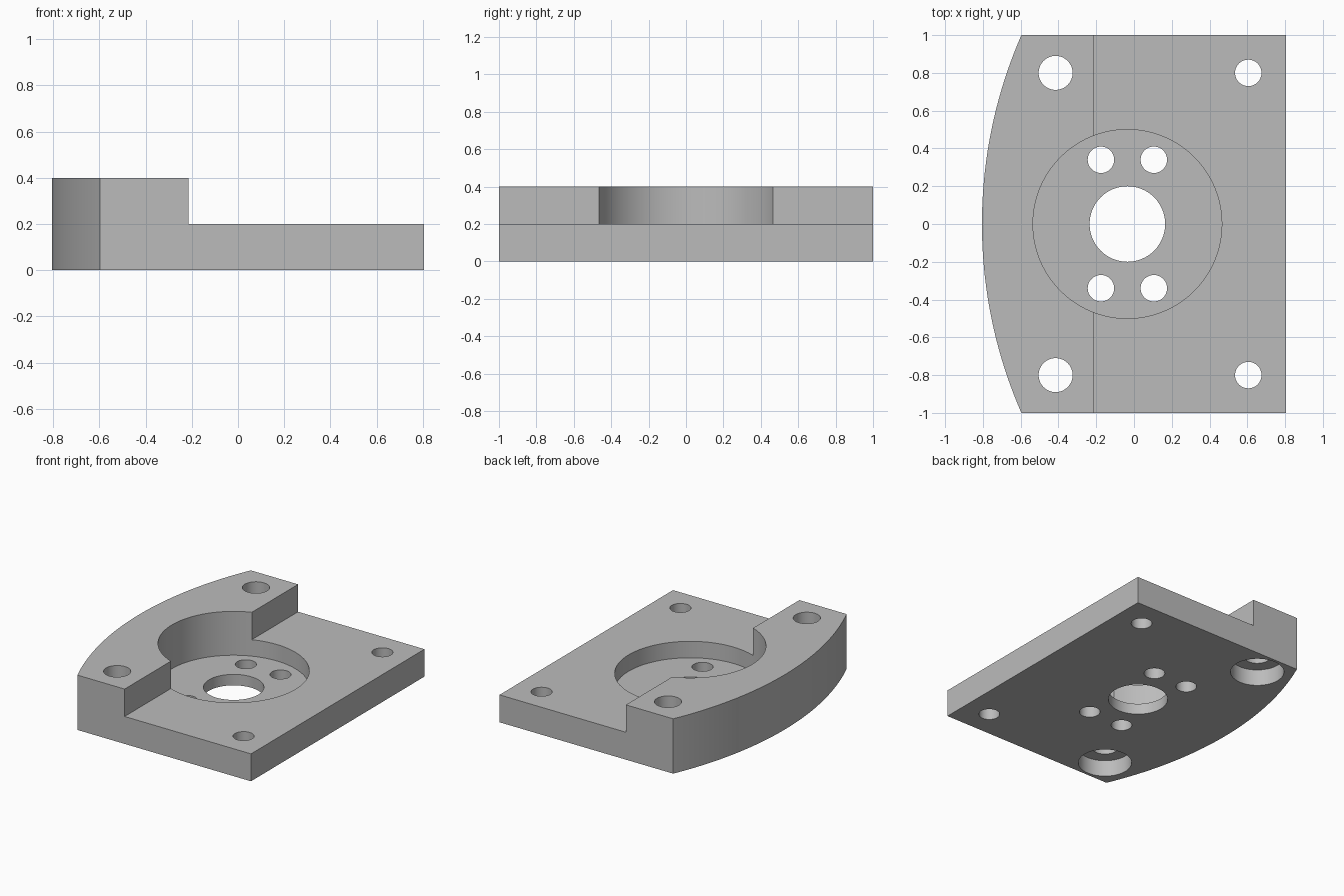
import bpy, bmesh, math

cube = bpy.data.objects.get("Cube")
if cube:
    bpy.data.objects.remove(cube, do_unlink=True)

RIGHT, STEP_X, BORE_X = 0.805, -0.215, -0.035
PLATE_Z, TOP_Z, FLOOR_Z = 0.2, 0.4, 0.08
ARC_R = 2.5

grey = bpy.data.materials.new("plain grey")
grey.use_nodes = True
colour = (0.5, 0.5, 0.5, 1)
grey.diffuse_color = colour
grey.node_tree.nodes["Principled BSDF"].inputs["Base Color"].default_value = colour


def prism(name, outline, z0, z1):
    """Extrude a closed counter-clockwise outline between two heights."""
    bm = bmesh.new()
    base = bm.faces.new([bm.verts.new((x, y, z0)) for x, y in outline])
    top = bmesh.ops.extrude_face_region(bm, geom=[base])["geom"]
    verts = [v for v in top if isinstance(v, bmesh.types.BMVert)]
    bmesh.ops.translate(bm, vec=(0, 0, z1 - z0), verts=verts)
    bmesh.ops.recalc_face_normals(bm, faces=bm.faces)
    mesh = bpy.data.meshes.new(name)
    bm.to_mesh(mesh)
    bm.free()
    mesh.materials.append(grey)
    obj = bpy.data.objects.new(name, mesh)
    bpy.context.collection.objects.link(obj)
    return obj


def circle(x, y, r, n=64):
    return [(x + r * math.cos(2 * math.pi * i / n),
             y + r * math.sin(2 * math.pi * i / n)) for i in range(n)]


# Body: straight right side, bowed left side
half_angle = math.asin(1 / ARC_R)
bow = []
for i in range(49):
    a = half_angle * (1 - i / 24)
    bow.append((ARC_R - RIGHT - ARC_R * math.cos(a), ARC_R * math.sin(a)))
body = prism("mounting_plate", [(RIGHT, -1), (RIGHT, 1)] + bow, 0, TOP_Z)

# Step down to the thin plate, then the round recess and central bore
cutters = [
    prism("step_cutter", [(STEP_X, -2), (2, -2), (2, 2), (STEP_X, 2)], PLATE_Z, 1),
    prism("recess_cutter", circle(BORE_X, 0, 0.5, 96), FLOOR_Z, 1),
    prism("bore_cutter", circle(BORE_X, 0, 0.2), -1, 1),
]
# Mirrored bolt holes, with counterbores underneath the raised block
for side in (-1, 1):
    cutters.append(prism("plate_hole_cutter", circle(0.605, side * 0.8, 0.07), -1, 1))
    cutters.append(prism("block_hole_cutter", circle(-0.415, side * 0.8, 0.09), -1, 1))
    cutters.append(prism("counterbore_cutter", circle(-0.415, side * 0.8, 0.18), -1, 0.12))
    for dx in (-0.14, 0.14):
        cutters.append(prism("recess_hole_cutter",
                             circle(BORE_X + dx, side * 0.34, 0.07), -1, 1))

for cutter in cutters:
    cutter.hide_render = True
    mod = body.modifiers.new(cutter.name, "BOOLEAN")
    mod.operation = "DIFFERENCE"
    mod.solver = "EXACT"
    mod.object = cutter

# Bake the cuts and remove the helpers
graph = bpy.context.evaluated_depsgraph_get()
finished = bpy.data.meshes.new_from_object(body.evaluated_get(graph))
body.modifiers.clear()
body.data = finished
for cutter in cutters:
    bpy.data.objects.remove(cutter, do_unlink=True)

# Smooth round walls, sharp edges
bpy.ops.object.select_all(action="DESELECT")
body.select_set(True)
bpy.context.view_layer.objects.active = body
bpy.ops.object.shade_smooth_by_angle(angle=math.radians(30))
